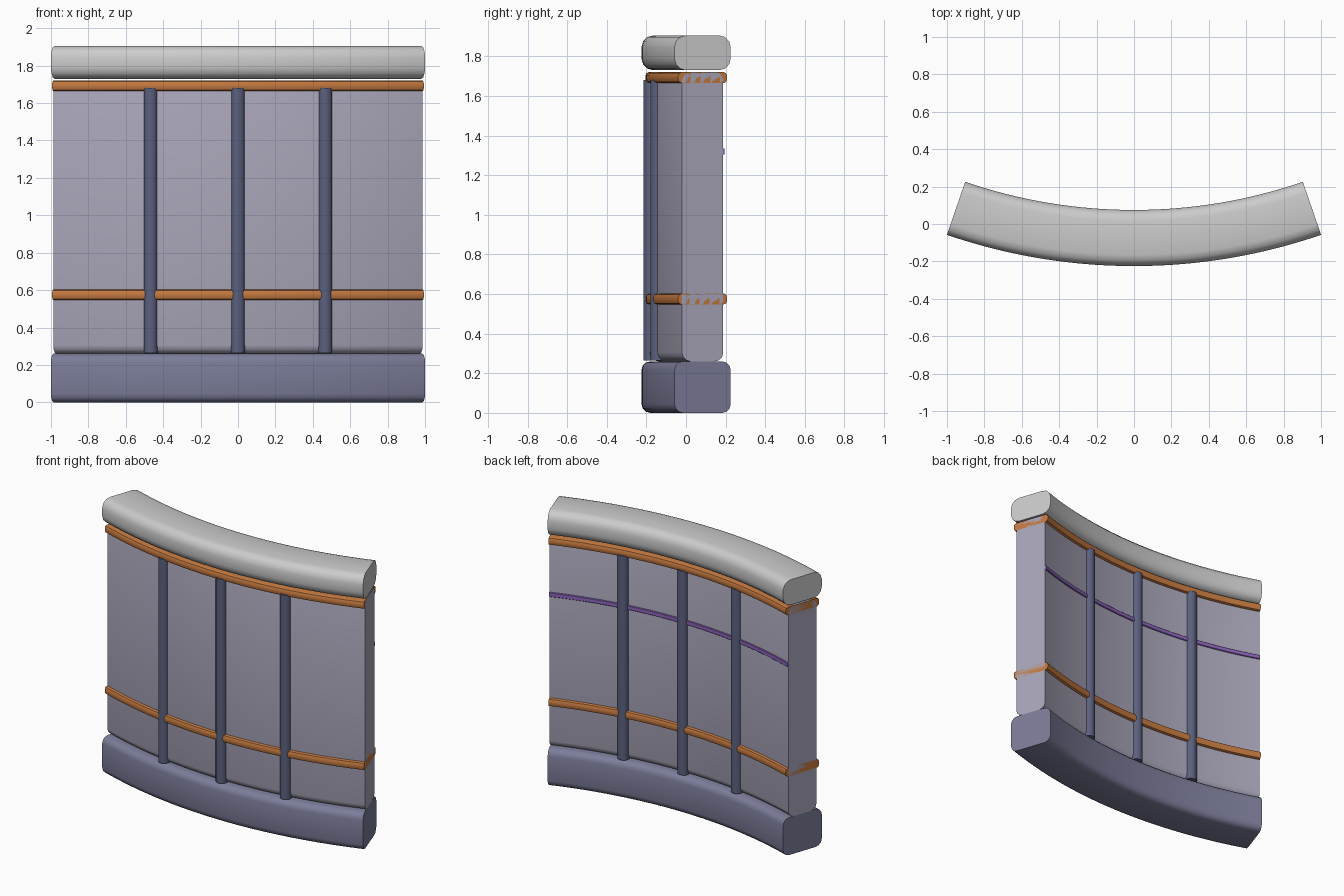
import bpy, bmesh
from math import sin, cos, pi, radians

if "Cube" in bpy.data.objects:
    bpy.data.objects.remove(bpy.data.objects["Cube"])

CY, R, HALF, SEG = 2.855, 2.93, radians(18.95), 32   # arc centre, mid radius, half angle


def material(name, rgb):
    m = bpy.data.materials.new(name)
    m.diffuse_color = (*rgb, 1)
    m.use_nodes = True
    m.node_tree.nodes["Principled BSDF"].inputs["Base Color"].default_value = m.diffuse_color
    return m


violet_grey = material("violet_grey", (0.40, 0.38, 0.49))
slate = material("slate", (0.20, 0.205, 0.32))
dark_slate = material("dark_slate", (0.105, 0.12, 0.21))
copper = material("copper", (0.55, 0.19, 0.05))
purple = material("purple", (0.26, 0.13, 0.50))


def rounded_rect(a0, a1, b0, b1, r, n):
    """Counter-clockwise rectangle outline with rounded corners."""
    pts = []
    corners = [(a1 - r, b1 - r), (a0 + r, b1 - r), (a0 + r, b0 + r), (a1 - r, b0 + r)]
    for k, (ca, cb) in enumerate(corners):
        for i in range(n + 1):
            t = (k + i / n) * pi / 2
            pts.append((ca + r * cos(t), cb + r * sin(t)))
    return pts


def loft(name, rings, mat):
    """Skin a list of closed rings and cap both ends."""
    bm = bmesh.new()
    vs = [[bm.verts.new(p) for p in ring] for ring in rings]
    n = len(vs[0])
    for a, b in zip(vs, vs[1:]):
        for i in range(n):
            j = (i + 1) % n
            bm.faces.new((a[i], a[j], b[j], b[i]))
    bm.faces.new(vs[0])
    bm.faces.new(vs[-1][::-1])
    bmesh.ops.recalc_face_normals(bm, faces=bm.faces)
    me = bpy.data.meshes.new(name)
    bm.to_mesh(me)
    bm.free()
    ob = bpy.data.objects.new(name, me)
    bpy.context.collection.objects.link(ob)
    if mat:
        me.materials.append(mat)
    bpy.ops.object.select_all(action='DESELECT')
    ob.select_set(True)
    bpy.context.view_layer.objects.active = ob
    bpy.ops.object.shade_smooth_by_angle(angle=radians(35))
    return ob


def arc_sweep(name, d0, d1, z0, z1, r, n, mat):
    """Sweep a rounded section along the arc; d is the radial offset."""
    prof = rounded_rect(R + d0, R + d1, z0, z1, r, n)
    rings = []
    for i in range(SEG + 1):
        t = HALF * (2 * i / SEG - 1)
        rings.append([(p * sin(t), CY - p * cos(t), z) for p, z in prof])
    return loft(name, rings, mat)


# Main curved masses
arc_sweep("base", -0.15, 0.15, 0.0, 0.26, 0.045, 3, slate)
arc_sweep("wall_panel", -0.11, 0.11, 0.26, 1.72, 0.045, 3, violet_grey)
arc_sweep("cap", -0.15, 0.15, 1.73, 1.905, 0.06, 3, None)

# Copper bands running through the wall, and the strip on the back
arc_sweep("lower_band", -0.13, 0.13, 0.547, 0.603, 0.018, 2, copper)
arc_sweep("upper_band", -0.13, 0.13, 1.665, 1.72, 0.018, 2, copper)
arc_sweep("back_strip", -0.118, -0.10, 1.305, 1.335, 0.003, 1, purple)

# Vertical ribs, standing proud on both faces
for k, side in enumerate(("left", "middle", "right")):
    t = radians(8.85) * (k - 1)
    prof = rounded_rect(-0.14, 0.14, -0.037, 0.037, 0.034, 3)
    rings = [[((R + d) * sin(t) + w * cos(t), CY - (R + d) * cos(t) + w * sin(t), z)
              for d, w in prof] for z in (0.265, 1.68)]
    loft("rib_" + side, rings, dark_slate)
